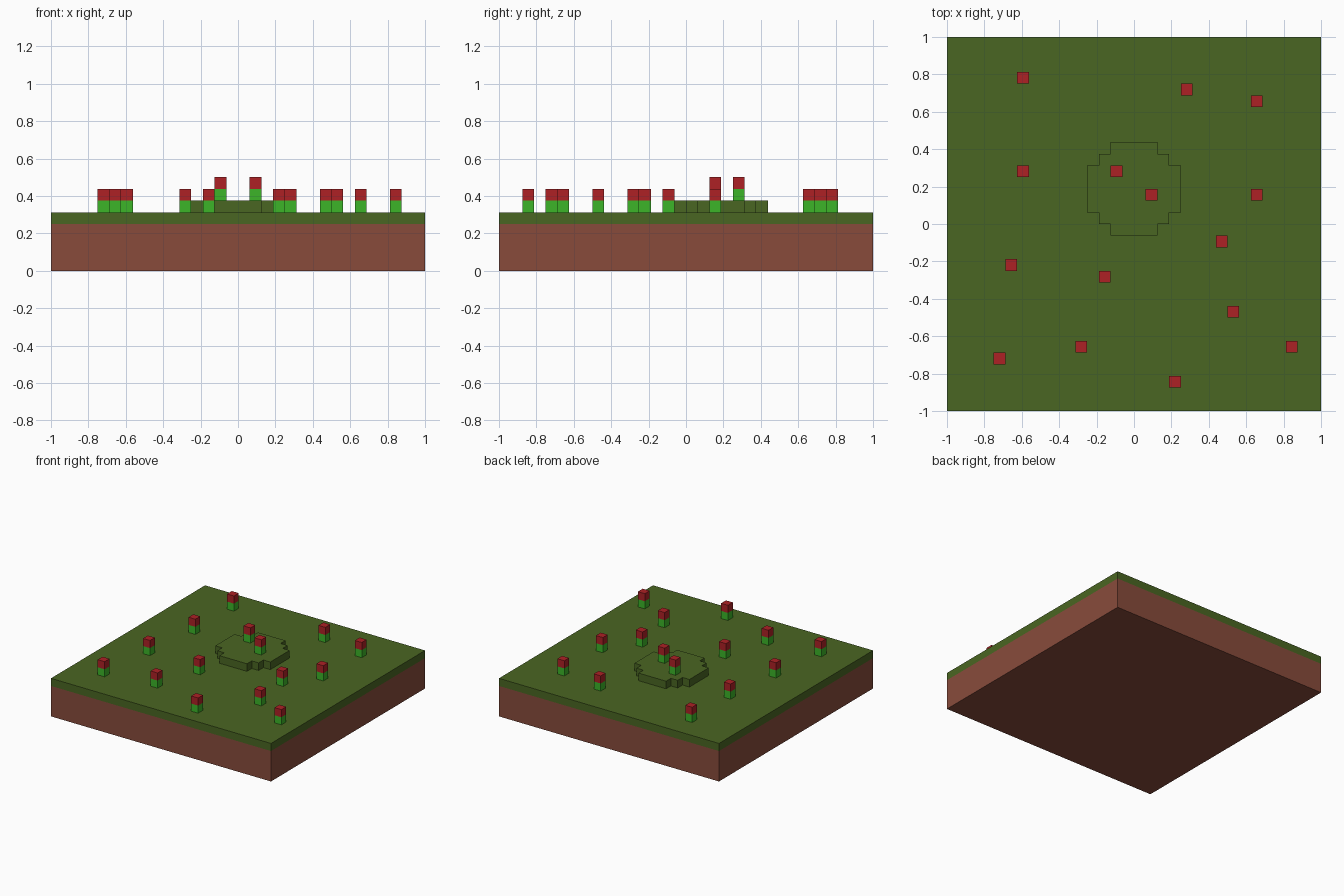
import bpy
import bmesh

cube = bpy.data.objects.get("Cube")
if cube:
    bpy.data.objects.remove(cube, do_unlink=True)

V = 1 / 16  # edge of one block


def material(name, srgb):
    lin = [((c / 255 + 0.055) / 1.055) ** 2.4 for c in srgb]
    m = bpy.data.materials.new(name)
    m.diffuse_color = (*lin, 1)
    m.use_nodes = True
    bsdf = next(n for n in m.node_tree.nodes if n.type == 'BSDF_PRINCIPLED')
    bsdf.inputs["Base Color"].default_value = (*lin, 1)
    return m


soil = material("soil brown", (136, 75, 59))
grass = material("grass green", (74, 102, 34))
stem = material("stem green", (60, 181, 40))
petal = material("petal red", (173, 33, 37))


def prism(name, outline, bands, closed_bottom=False):
    """Stack coloured bands (height, material) on an outline, all in blocks."""
    bm = bmesh.new()
    ring = [bm.verts.new((x * V, y * V, 0)) for x, y in outline]
    n = len(ring)
    if closed_bottom:
        bm.faces.new(ring[::-1])
    z = 0
    for index, (height, _) in enumerate(bands):
        z += height
        upper = [bm.verts.new((x * V, y * V, z * V)) for x, y in outline]
        for i in range(n):
            j = (i + 1) % n
            bm.faces.new((ring[i], ring[j], upper[j], upper[i])).material_index = index
        ring = upper
    bm.faces.new(ring).material_index = len(bands) - 1
    mesh = bpy.data.meshes.new(name)
    bm.to_mesh(mesh)
    bm.free()
    for _, mat in bands:
        mesh.materials.append(mat)
    return mesh


def place(name, mesh, x=0, y=0, z=0):
    ob = bpy.data.objects.new(name, mesh)
    ob.location = (x * V, y * V, z * V)
    bpy.context.collection.objects.link(ob)
    return ob


def square(r):
    return [(-r, -r), (r, -r), (r, r), (-r, r)]


# Ground slab: soil with a thin layer of grass
place("ground", prism("ground", square(16), [(4, soil), (1, grass)], True))

# Stepped round mound: one quarter outline turned four times
quarter = [(4, -2), (4, 2), (3, 2), (3, 3), (2, 3), (2, 4)]
outline = []
x_y = quarter[1:]
for _ in range(4):
    outline += x_y
    x_y = [(-y, x) for x, y in x_y]
place("mound", prism("mound", outline, [(1, grass)]), 0, 3, 5)

# Flowers: a stem block with a red block on top, on the grass or the mound
flower = prism("flower", square(0.5), [(1, stem), (1, petal)])
on_grass = [(-10, 12), (4, 11), (10, 10), (-10, 4), (10, 2), (7, -2), (-11, -4),
            (-3, -5), (8, -8), (-5, -11), (-12, -12), (13, -11), (3, -14)]
on_mound = [(-2, 4), (1, 2)]
for level, spots in ((5, on_grass), (6, on_mound)):
    for x, y in spots:
        place("flower", flower, x + 0.5, y + 0.5, level)
